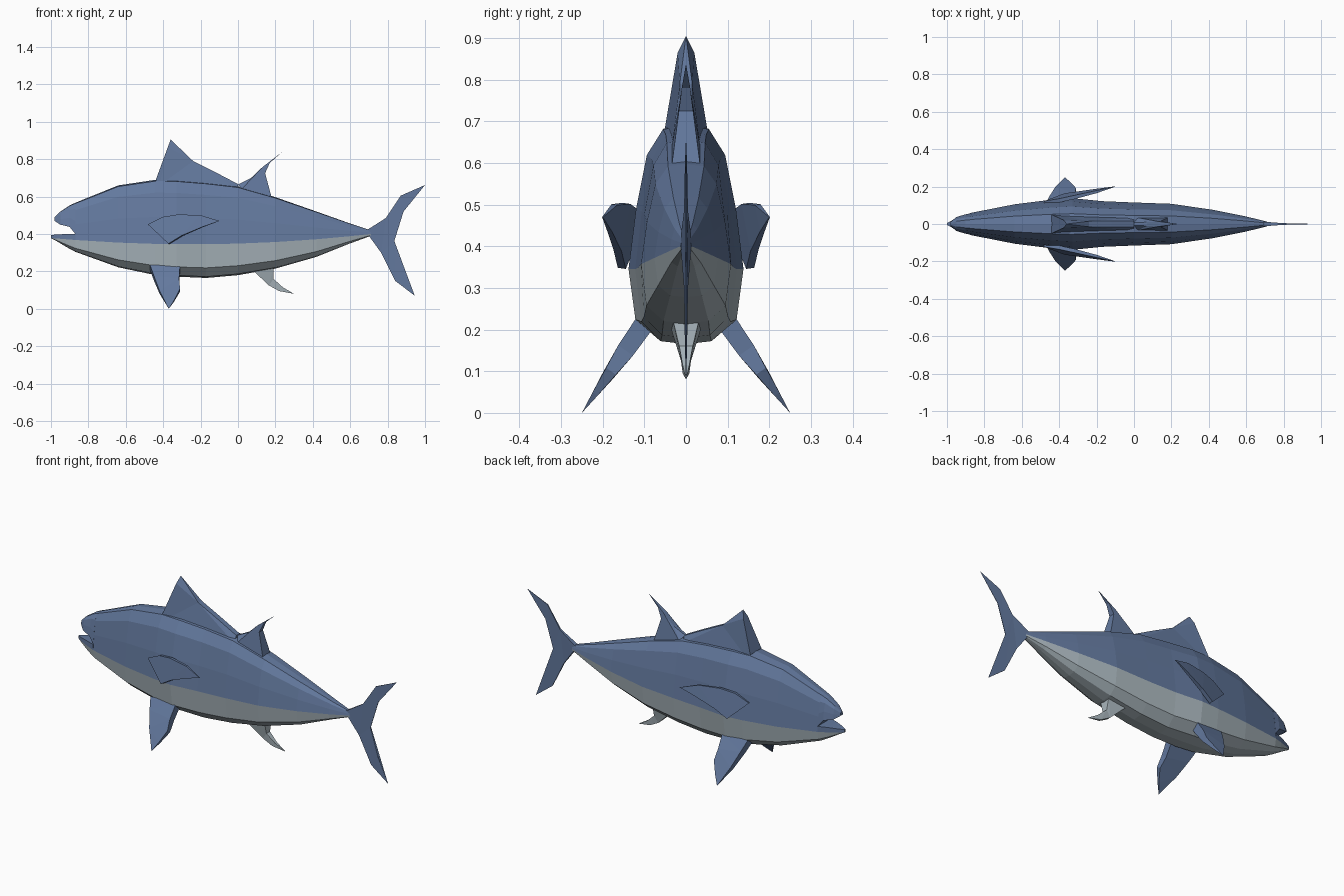
import bpy, bmesh
from mathutils import Vector

cube = bpy.data.objects.get("Cube")
if cube:
    bpy.data.objects.remove(cube)


def material(name, colour):
    mat = bpy.data.materials.new(name)
    mat.use_nodes = True
    mat.diffuse_color = (*colour, 1)
    shader = mat.node_tree.nodes["Principled BSDF"]
    shader.inputs["Base Color"].default_value = (*colour, 1)
    return mat


blue = material("ocean blue", (.125, .19, .34))
pale = material("belly grey", (.4, .47, .51))


def finish(name, bm, materials):
    ngons = [face for face in bm.faces if len(face.verts) > 4]
    bmesh.ops.triangulate(bm, faces=ngons)
    bmesh.ops.recalc_face_normals(bm, faces=bm.faces)
    mesh = bpy.data.meshes.new(name)
    bm.to_mesh(mesh)
    bm.free()
    for mat in materials:
        mesh.materials.append(mat)
    obj = bpy.data.objects.new(name, mesh)
    bpy.context.collection.objects.link(obj)


def bridge(bm, first, second):
    """Join two loops of vertices with a band of quads."""
    count = len(first)
    faces = []
    for i in range(count):
        j = (i + 1) % count
        faces.append(bm.faces.new((first[i], first[j], second[j], second[i])))
    return faces


def loft(name, stations, half_ring, pale_from):
    """Skin mirrored half rings; segments from pale_from downward are pale."""
    bm = bmesh.new()
    rings = []
    for x, *sizes in stations:
        half = half_ring(x, *sizes)
        mirrored = [(-y, z) for y, z in reversed(half[1:-1])]
        rings.append([bm.verts.new((x, y, z)) for y, z in half + mirrored])
    for first, second in zip(rings, rings[1:]):
        band = bridge(bm, first, second)
        for i, face in enumerate(band):
            segment = min(i, len(band) - 1 - i)
            face.material_index = int(segment >= pale_from)
    bm.faces.new(rings[0])
    bm.faces.new(rings[-1])
    finish(name, bm, (blue, pale))


def fin(name, mat, thickness, outline, plane=(0, 0, 0), side=1):
    """Blade on the plane y = base + lean_x * x + lean_z * z.
    Outline points are x, z and the share of the half thickness there."""
    base, lean_x, lean_z = plane
    normal = Vector((-lean_x, 1, -lean_z)).normalized()
    bm = bmesh.new()
    layers = []
    for sign in (1, -1):
        layer = []
        for x, z, share in outline:
            centre = Vector((x, base + lean_x * x + lean_z * z, z))
            point = centre + normal * sign * thickness * share
            layer.append(bm.verts.new((point.x, point.y * side, point.z)))
        bm.faces.new(layer)
        layers.append(layer)
    bridge(bm, *layers)
    finish(name, bm, (mat,))


def colour_line(x):
    """Height where the blue back meets the pale belly."""
    return .345 + .06 * (x + .25) ** 2


def back_half(top, low, width):
    """Half section from the flat back ridge down to the flank."""
    height = top - low
    return [(0, top), (.4 * width, top - .02 * height),
            (.68 * width, low + .8 * height),
            (.87 * width, low + .42 * height), (width, low)]


def belly_half(low, bottom, width):
    """Half section from below the colour line to the keel."""
    depth = low - bottom
    return [(.88 * width, bottom + .3 * depth),
            (.5 * width, bottom + .04 * depth), (0, bottom)]


def body_ring(x, top, bottom, width):
    low = colour_line(x)
    return back_half(top, low, width) + belly_half(low, bottom, width)


def snout_ring(x, top, roof, width):
    return back_half(top, roof, width) + [(0, roof)]


def jaw_ring(x, lip, bottom, width):
    low = colour_line(x)
    return [(0, lip), (width, lip), (width, low)] + belly_half(low, bottom, width)


# Body: x, top, bottom, half width
loft("body", [
    (-.87, .567, .305, .06),
    (-.64, .66, .222, .105),
    (-.44, .69, .18, .13),
    (-.33, .688, .172, .138),
    (-.17, .675, .165, .122),
    (0, .655, .18, .115),
    (.2, .597, .215, .108),
    (.42, .52, .278, .076),
    (.6, .456, .35, .04),
    (.71, .42, .39, .013),
], body_ring, pale_from=4)

# Snout above the mouth
loft("upper_snout", [
    (-.87, .567, .4, .058),
    (-.9, .553, .438, .052),
    (-.95, .52, .45, .037),
    (-.98, .49, .47, .012),
], snout_ring, pale_from=9)

# Lower jaw with a blue lip
loft("lower_jaw", [
    (-.87, .4, .305, .06),
    (-.92, .4, .332, .042),
    (-.97, .397, .362, .021),
    (-1, .395, .378, .005),
], jaw_ring, pale_from=2)

# Fins on the centre line
fin("front_dorsal_fin", blue, .05, [
    (-.44, .688, 1), (-.375, .865, .4), (-.36, .905, 0), (-.24, .79, .3),
    (-.12, .73, .3), (0, .667, .3), (0, .63, .7), (-.42, .66, 1)])
fin("rear_dorsal_fin", blue, .034, [
    (0, .665, .2), (.07, .7, .3), (.13, .757, .4), (.235, .838, 0),
    (.17, .78, .3), (.145, .725, .5), (.18, .595, 1), (.02, .64, 1)])
fin("anal_fin", pale, .04, [
    (.07, .215, 1), (.165, .125, .3), (.22, .095, .2), (.3, .08, 0),
    (.24, .115, .2), (.19, .16, .4), (.19, .225, .8)])
fin("tail_fin", blue, .012, [
    (.65, .405, 1), (.7, .428, 1), (.79, .485, .4), (.87, .605, .2),
    (1, .662, 0), (.885, .52, .1), (.835, .36, .1), (.88, .21, .1),
    (.945, .07, 0), (.84, .15, .2), (.765, .3, .4), (.7, .39, 1)])

# Paired fins, flaring outward from the flanks and belly
for side, word in ((1, "back"), (-1, "front")):
    fin("pectoral_fin_" + word, blue, .01, [
        (-.48, .45, 1), (-.4, .49, 1), (-.32, .503, 1), (-.2, .5, .7),
        (-.1, .47, .1), (-.19, .437, .6), (-.3, .39, 1), (-.37, .347, 1),
    ], plane=(.295, .24, -.15), side=side)
    fin("pelvic_fin_" + word, blue, .024, [
        (-.47, .22, 1), (-.45, .165, .9), (-.42, .09, .6), (-.37, 0, 0),
        (-.34, .045, .3), (-.31, .1, .6), (-.315, .15, .9), (-.31, .22, 1),
    ], plane=(.25, 0, -.7), side=side)
